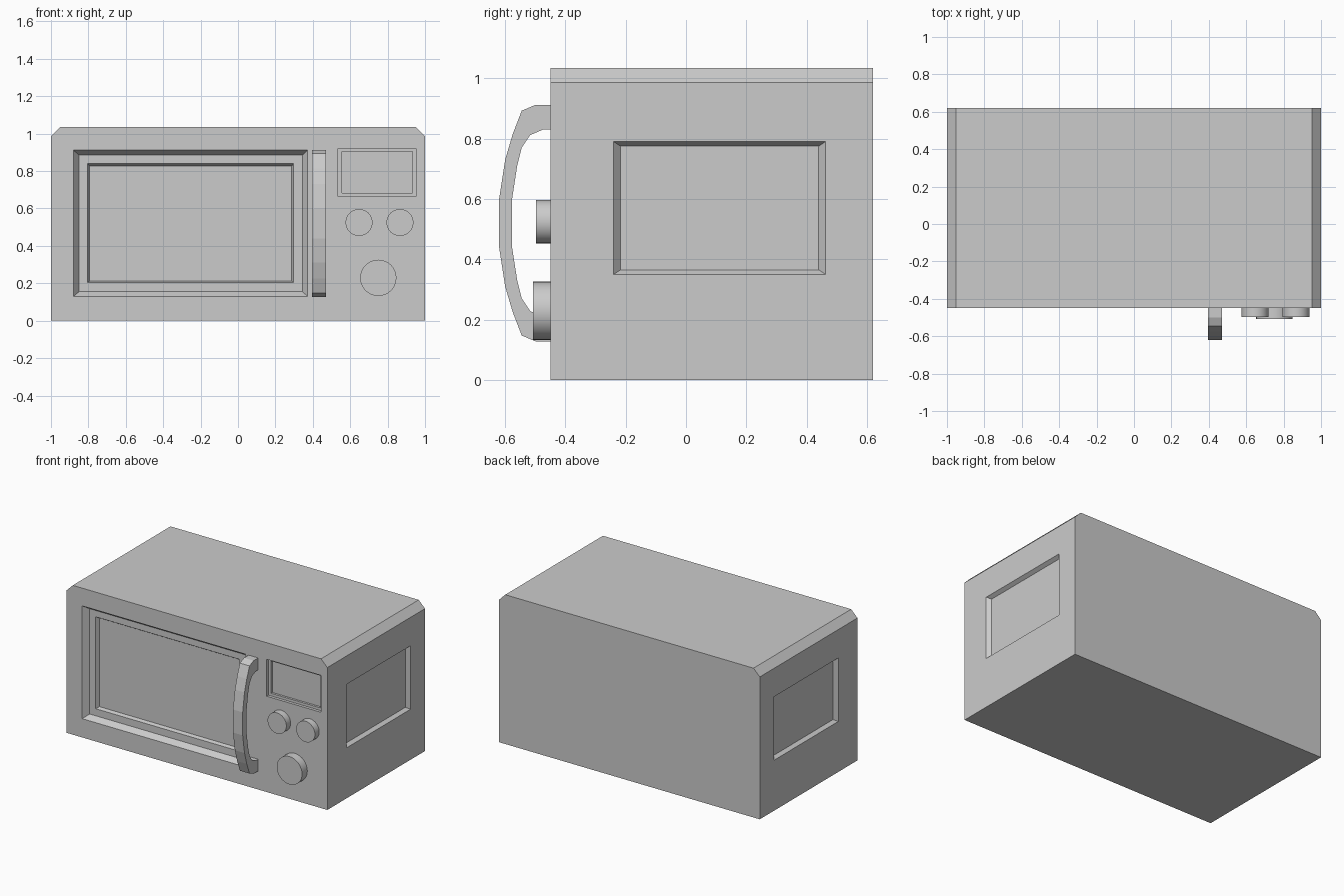
import bpy
import bmesh
import math
from mathutils import Matrix, Vector

cube = bpy.data.objects.get("Cube")
if cube:
    bpy.data.objects.remove(cube, do_unlink=True)

FRONT, BACK, HEIGHT = -0.45, 0.62, 1.035

# One plain grey for everything
grey = bpy.data.materials.new("plain_grey")
grey.use_nodes = True
grey.diffuse_color = (0.6, 0.6, 0.6, 1)
bsdf = next(n for n in grey.node_tree.nodes if n.type == 'BSDF_PRINCIPLED')
bsdf.inputs["Base Color"].default_value = (0.6, 0.6, 0.6, 1)


def make_object(name, bm):
    bmesh.ops.recalc_face_normals(bm, faces=bm.faces)
    mesh = bpy.data.meshes.new(name)
    bm.to_mesh(mesh)
    bm.free()
    mesh.materials.append(grey)
    obj = bpy.data.objects.new(name, mesh)
    bpy.context.collection.objects.link(obj)
    return obj


def loft(name, rings):
    """Closed solid through rings of matching points."""
    bm = bmesh.new()
    loops = [[bm.verts.new(p) for p in ring] for ring in rings]
    n = len(loops[0])
    for a, b in zip(loops, loops[1:]):
        for i in range(n):
            j = (i + 1) % n
            bm.faces.new((a[i], a[j], b[j], b[i]))
    bm.faces.new(loops[0])
    bm.faces.new(loops[-1])
    return make_object(name, bm)


def recess(name, place, steps):
    """Cutter from rectangles (u0, u1, z0, z1, depth), starting outside the wall."""
    steps = [steps[0][:4] + (-0.1,)] + steps
    return loft(name, [[place(u, z, d) for u, z in
                        ((u0, z0), (u1, z0), (u1, z1), (u0, z1))]
                       for u0, u1, z0, z1, d in steps])


def on_front(u, z, d):
    return Vector((u, FRONT + d, z))


# Casing with chamfered top side edges
half = [(1, 0), (1, 0.987), (0.952, HEIGHT)]
outline = half + [(-x, z) for x, z in reversed(half)]
casing = loft("casing", [[(x, y, z) for x, z in outline] for y in (FRONT, BACK)])

# Door: sloped frame, then the sunken window
cutters = [recess("door_recess", on_front, [
    (-0.88, 0.372, 0.13, 0.912, 0),
    (-0.85, 0.345, 0.155, 0.885, 0.04),
    (-0.805, 0.297, 0.204, 0.841, 0.04),
    (-0.793, 0.287, 0.212, 0.826, 0.065)])]

# Display: two straight steps
cutters.append(recess("display_recess", on_front, [
    (0.535, 0.952, 0.664, 0.92, 0),
    (0.535, 0.952, 0.664, 0.92, 0.02),
    (0.555, 0.932, 0.682, 0.905, 0.02),
    (0.555, 0.932, 0.682, 0.905, 0.035)]))

# Side panels
for side in (-1, 1):
    cutters.append(recess(
        "side_recess", lambda u, z, d, s=side: Vector((s * (1 - d), u, z)),
        [(-0.24, 0.463, 0.35, 0.79, 0), (-0.217, 0.44, 0.365, 0.775, 0.025)]))

for cutter in cutters:
    cutter.hide_render = True
    mod = casing.modifiers.new(cutter.name, 'BOOLEAN')
    mod.operation = 'DIFFERENCE'
    mod.solver = 'EXACT'
    mod.object = cutter
bpy.context.view_layer.update()
cut = bpy.data.meshes.new_from_object(
    casing.evaluated_get(bpy.context.evaluated_depsgraph_get()))
casing.modifiers.clear()
casing.data = cut
for cutter in cutters:
    bpy.data.objects.remove(cutter, do_unlink=True)

# Curved door handle: upper half of the profile, mirrored about its middle
outer = [(FRONT, 0.912), (-0.5, 0.912), (-0.545, 0.893), (-0.575, 0.815),
         (-0.6, 0.73), (-0.62, 0.6)]
inner = [(FRONT, 0.83), (-0.475, 0.83), (-0.517, 0.812), (-0.545, 0.77),
         (-0.56, 0.71), (-0.577, 0.6)]


def mirrored(points):
    return points + [(y, 1.04 - z) for y, z in reversed(points)]


bm = bmesh.new()
rails = [[bm.verts.new((x, y, z)) for y, z in mirrored(path)]
         for path, x in ((outer, 0.396), (outer, 0.47), (inner, 0.47), (inner, 0.396))]
for k in range(4):
    a, b = rails[k], rails[(k + 1) % 4]
    for i in range(len(a) - 1):
        bm.faces.new((a[i], a[i + 1], b[i + 1], b[i]))
for end in (0, -1):
    bm.faces.new([rail[end] for rail in rails])
make_object("door_handle", bm)

# Knobs
for name, x, z, radius, length in (("left_small_knob", 0.647, 0.525, 0.072, 0.047),
                                   ("right_small_knob", 0.866, 0.525, 0.072, 0.047),
                                   ("large_knob", 0.75, 0.229, 0.097, 0.058)):
    bm = bmesh.new()
    bmesh.ops.create_cone(
        bm, cap_ends=True, segments=32, radius1=radius, radius2=radius, depth=length,
        matrix=Matrix.Translation((x, FRONT - length / 2, z))
        @ Matrix.Rotation(math.pi / 2, 4, 'X'))
    knob = make_object(name, bm)
    bpy.ops.object.select_all(action='DESELECT')
    knob.select_set(True)
    bpy.context.view_layer.objects.active = knob
    bpy.ops.object.shade_smooth_by_angle(angle=math.radians(30))
